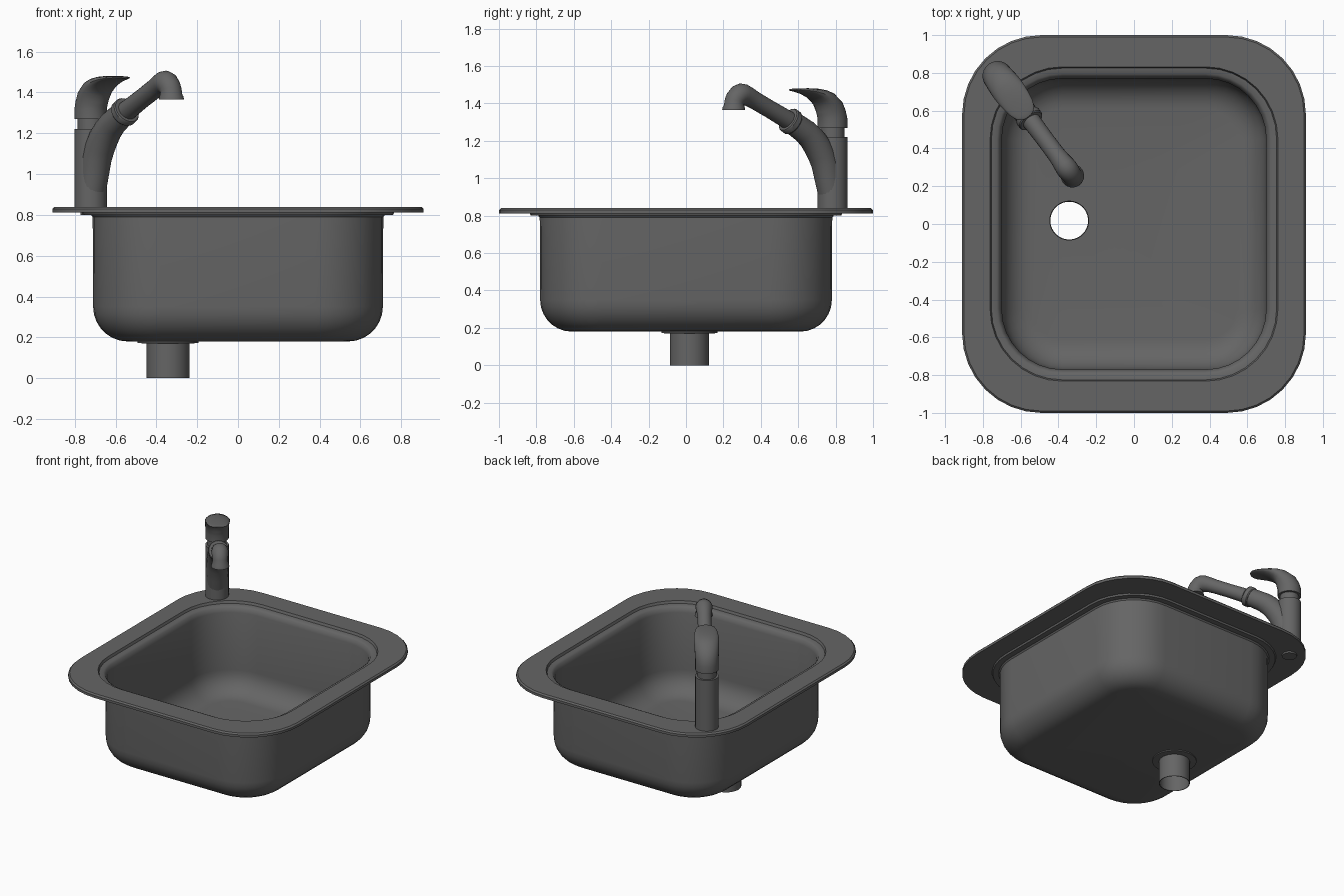
import bpy, bmesh, math
from mathutils import Vector

if "Cube" in bpy.data.objects:
    bpy.data.objects.remove(bpy.data.objects["Cube"])

steel = bpy.data.materials.new("dark_steel")
steel.diffuse_color = (0.13, 0.13, 0.13, 1)
steel.use_nodes = True
steel.node_tree.nodes["Principled BSDF"].inputs["Base Color"].default_value = steel.diffuse_color

SEG = 8                      # segments per rounded corner
N = 4 * (SEG + 1)            # points per basin ring
DRAIN = (-0.343, 0.018)


def skin(name, rings, closed=False, caps=False):
    """Bridge equal-length rings of points into one smooth-shaded object."""
    bm = bmesh.new()
    loops = [[bm.verts.new(p) for p in ring] for ring in rings]
    pairs = list(zip(loops, loops[1:]))
    if closed:
        pairs.append((loops[-1], loops[0]))
    for a, b in pairs:
        n = len(a)
        for i in range(n):
            j = (i + 1) % n
            bm.faces.new((a[i], a[j], b[j], b[i]))
    if caps:
        bm.faces.new(loops[0])
        bm.faces.new(loops[-1])
    bmesh.ops.recalc_face_normals(bm, faces=bm.faces)
    me = bpy.data.meshes.new(name)
    bm.to_mesh(me)
    bm.free()
    me.materials.append(steel)
    ob = bpy.data.objects.new(name, me)
    bpy.context.collection.objects.link(ob)
    bpy.ops.object.select_all(action='DESELECT')
    ob.select_set(True)
    bpy.context.view_layer.objects.active = ob
    bpy.ops.object.shade_smooth_by_angle(angle=math.radians(35))
    return ob


def rounded(hx, hy, r, z):
    """Rounded rectangle ring."""
    pts = []
    for c, (sx, sy) in enumerate([(1, 1), (-1, 1), (-1, -1), (1, -1)]):
        for k in range(SEG + 1):
            a = math.pi / 2 * (c + k / SEG)
            pts.append((sx * (hx - r) + r * math.cos(a),
                        sy * (hy - r) + r * math.sin(a), z))
    return pts


def circle(r, z):
    """Ring around the drain, in step with the basin rings."""
    return [(DRAIN[0] + r * math.cos(2 * math.pi * (i + .5) / N),
             DRAIN[1] + r * math.sin(2 * math.pi * (i + .5) / N), z) for i in range(N)]


def bowl(R):
    """Bowl wall below the lip with its rounded bottom edge."""
    return [rounded(.54 + R * math.cos(a), .61 + R * math.cos(a), .16 + R * math.cos(a),
                    .35 - R * math.sin(a))
            for a in (math.pi / 2 * k / 7 for k in range(8))]


# Basin: rim, stepped lip, inner bowl, drain hole, outer bowl
skin("basin", [
    rounded(.91, 1.0, .42, .812), rounded(.91, 1.0, .42, .83),
    rounded(.90, .99, .41, .84), rounded(.762, .832, .382, .84),
    rounded(.755, .825, .375, .822), rounded(.725, .795, .345, .82),
    rounded(.712, .782, .332, .81), rounded(.70, .77, .32, .78),
    *bowl(.16), circle(.103, .19),
    circle(.103, .18), *reversed(bowl(.17)),
    rounded(.712, .782, .332, .79), rounded(.72, .79, .34, .80),
    rounded(.76, .83, .38, .80), rounded(.765, .835, .385, .812)], closed=True)

# Drain: flange and open pipe
skin("drain_pipe", [circle(.103, .185), circle(.15, .18), circle(.15, .172),
                    circle(.105, .17), circle(.105, 0), circle(.1, 0)], closed=True)

# Tap: everything is lofted in the upright plane that points at the bowl
BASE = Vector((-.722, .783, 0))
FWD, SIDE = Vector((.6, -.8, 0)), Vector((.8, .6, 0))


def loft(name, sections, n=24):
    """Sections: distance forward, height, tilt in degrees, depth radius, width radius."""
    rings = []
    for s, z, tilt, a, b in sections:
        t = math.radians(tilt)
        ring = []
        for i in range(n):
            u = 2 * math.pi * i / n
            d = a * math.cos(u)
            p = BASE + FWD * (s + d * math.cos(t)) + SIDE * (b * math.sin(u))
            p.z = z - d * math.sin(t)
            ring.append(p)
        rings.append(ring)
    return skin(name, rings, caps=True)


def tube(name, path):
    return loft(name, [(s, z, t, r, r) for s, z, t, r in path])


tube("tap_column", [(0, .83, 0, .08), (0, 1.22, 0, .08)])
tube("tap_neck", [(0, 1.21, 0, .064), (0, 1.28, 0, .064)])
tube("tap_nut", [(0, .80, 0, .05), (0, .82, 0, .05)])
loft("lever", [(0, 1.27, 0, .08, .08), (0, 1.32, 0, .08, .08),
               (.008, 1.35, 10, .078, .08), (.022, 1.382, 24, .072, .082),
               (.055, 1.42, 45, .055, .085), (.085, 1.438, 57, .042, .086),
               (.12, 1.452, 66, .03, .085), (.165, 1.463, 76, .019, .08),
               (.21, 1.469, 82, .012, .072), (.245, 1.472, 85, .008, .058),
               (.262, 1.473, 87, .006, .04), (.27, 1.473, 88, .004, .02)])
tube("spout_arm", [(.01, .92, 8, .07), (.03, 1.0, 12, .072), (.05, 1.08, 20, .074),
                   (.075, 1.13, 29, .074), (.105, 1.175, 38, .073),
                   (.14, 1.215, 46, .07), (.18, 1.248, 52, .067), (.275, 1.302, 60, .062)])
tube("spout_collar", [(.262, 1.294, 59, .066), (.268, 1.297, 59, .071),
                      (.292, 1.311, 59, .071), (.298, 1.314, 59, .066)])
tube("spout_tube", [(.28, 1.303, 62, .05), (.42, 1.37, 64, .047), (.52, 1.417, 64, .048),
                    (.555, 1.434, 67, .051), (.59, 1.447, 80, .056), (.61, 1.449, 95, .058),
                    (.63, 1.442, 115, .057), (.648, 1.424, 143, .054),
                    (.655, 1.41, 160, .053), (.658, 1.39, 180, .055),
                    (.66, 1.378, 180, .06), (.66, 1.365, 180, .062)])
